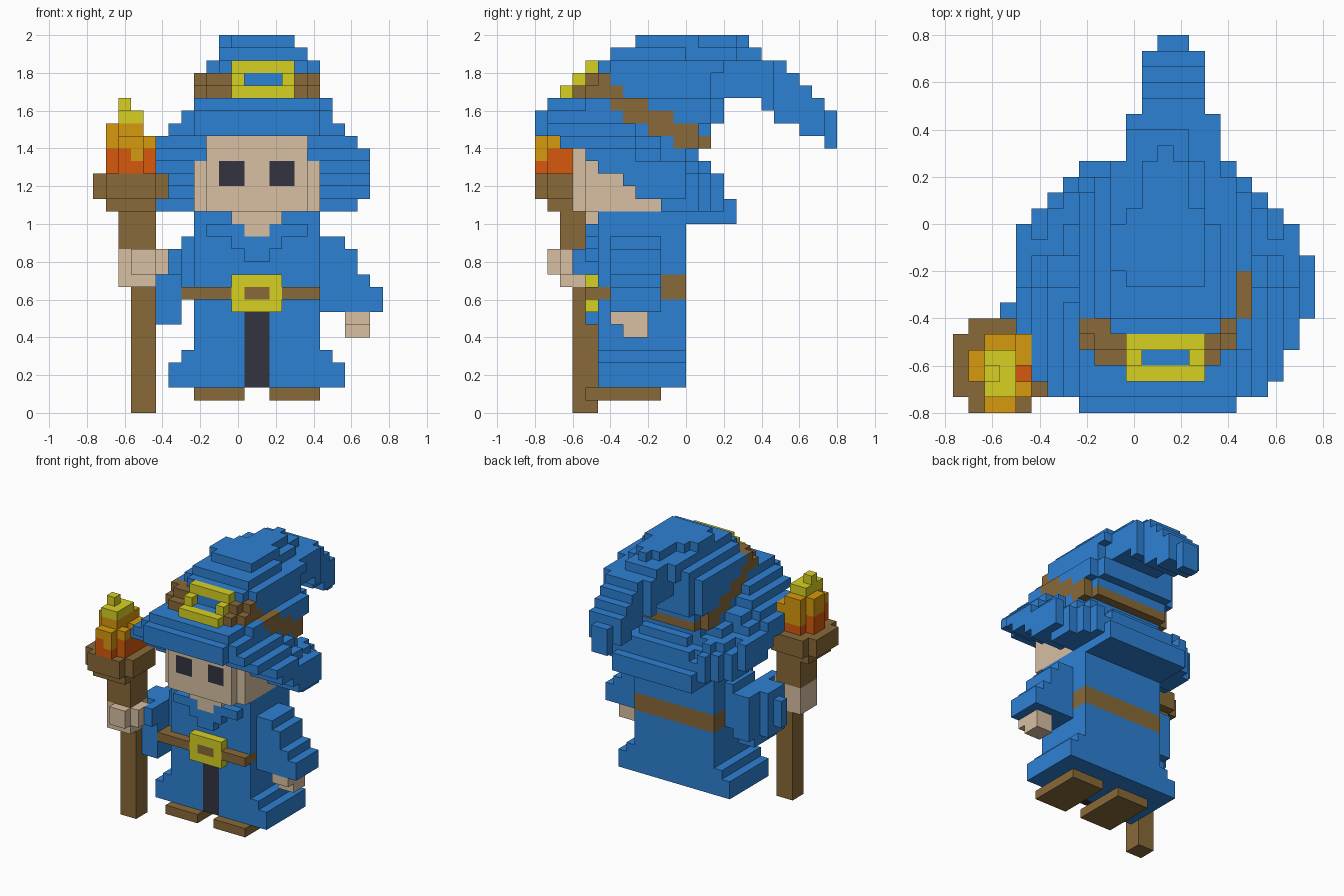
import bpy
import bmesh
from mathutils import Vector

if "Cube" in bpy.data.objects:
    bpy.data.objects.remove(bpy.data.objects["Cube"], do_unlink=True)

UNIT = 1 / 15           # edge of one block
SHIFT = 0.1             # body axis sits right of centre because of the torch

PALETTE = {
    "blue cloth": (0.027, 0.22, 0.66),
    "brown leather": (0.25, 0.142, 0.04),
    "skin": (0.69, 0.52, 0.36),
    "yellow": (0.68, 0.63, 0.016),
    "gold": (0.68, 0.32, 0.004),
    "ember orange": (0.68, 0.1, 0.004),
    "charcoal": (0.033, 0.033, 0.051),
}
BLUE, BROWN, SKIN, YELLOW, GOLD, EMBER, DARK = PALETTE

materials = {}
for name, rgb in PALETTE.items():
    mat = bpy.data.materials.new(name)
    mat.use_nodes = True
    mat.diffuse_color = (*rgb, 1)
    bsdf = mat.node_tree.nodes["Principled BSDF"]
    bsdf.inputs["Base Color"].default_value = (*rgb, 1)
    bsdf.inputs["Roughness"].default_value = 0.9
    materials[name] = mat

cells = {}              # block position -> (part, colour)


def box(part, colour, xs, ys, zs, mirror=False):
    """Fill a cuboid of blocks, optionally also its mirror image in x."""
    for x in range(*xs):
        for y in range(*ys):
            for z in range(*zs):
                cells[x, y, z] = (part, colour)
                if mirror:
                    cells[-1 - x, y, z] = (part, colour)


def disc(part, colour, xs, ys, z):
    """Fill one layer of blocks with a rounded rectangle."""
    cx, cy = sum(xs) / 2, sum(ys) / 2
    rx, ry = (xs[1] - xs[0]) / 2, (ys[1] - ys[0]) / 2
    for x in range(*xs):
        for y in range(*ys):
            u, v = abs(x + 0.5 - cx) / rx, abs(y + 0.5 - cy) / ry
            if u ** 4 + v ** 4 <= 1.05:
                cells[x, y, z] = (part, colour)


# Robe with flared hem and dark front slit
box("robe", BLUE, (-5, 5), (-7, 0), (2, 16))
box("robe", BLUE, (5, 6), (-7, 0), (2, 5), True)
box("robe", BLUE, (6, 7), (-7, 0), (2, 4), True)
box("robe", DARK, (-1, 1), (-7, -6), (2, 8))
box("shoes", BROWN, (1, 5), (-8, -2), (1, 2), True)

# Collar in a stepped V
for half, z in ((1, 12), (2, 13), (4, 14)):
    box("collar", BLUE, (-half, half), (-8, -7), (z, z + 1))

# Left sleeve widening downward, and hand
for end, z0, z1 in ((10, 8, 10), (9, 10, 11), (8, 11, 13), (7, 13, 14)):
    box("left_sleeve", BLUE, (5, end), (-6, -2), (z0, z1))
box("left_hand", SKIN, (7, 9), (-5, -3), (6, 8))
box("left_hand", SKIN, (7, 9), (-6, -5), (7, 8))

# Right sleeve reaching forward to the torch
box("right_sleeve", BLUE, (-6, -5), (-6, -2), (9, 14))
box("right_sleeve", BLUE, (-8, -6), (-6, -2), (8, 13))
box("right_sleeve", BLUE, (-8, -6), (-8, -3), (7, 11))
box("right_sleeve", BLUE, (-9, -6), (-7, -4), (8, 13))
box("right_sleeve", BLUE, (-10, -8), (-6, -5), (9, 12))
box("right_sleeve", BLUE, (-7, -6), (-9, -7), (11, 13))

# Belt and buckle
box("belt", BROWN, (-5, 5), (-2, 0), (9, 11))
box("belt", BROWN, (-6, 5), (-8, -6), (9, 10))
box("belt_buckle", YELLOW, (-2, 2), (-8, -7), (8, 11))
box("belt_buckle", BROWN, (-1, 1), (-8, -7), (9, 10))


# Hat brim: an oval sheet sloping down to the back, drooping at the sides
def brim_bottom(x, y):
    side = abs(x + 0.5)
    if y < -8 and side < 4:
        return 22
    base = max(15, round(22.5 - 0.66 * (y + 12)))
    return max(base, 17 if side > 8 else 16 if side > 5 else 15)


for x in range(-9, 9):
    for y in range(-12, 4):
        side = abs(x + 0.5)
        reach = (side / 9.2) ** 2.2 + abs((y + 4.6) / 8.6) ** 2.2
        if reach < 1:
            thick = 2 if y in (-12, 3) else 3 + (reach < 0.75) + (reach < 0.5)
            cap = int(min(25, 29.5 - side))
            low = min(brim_bottom(x, y), cap - 1)
            box("hat_brim", BLUE, (x, x + 1), (y, y + 1),
                (low, min(low + thick, cap)))

# Hat crown, layer by layer
FRONT = [-7, -7, -7, -7, -8, -8, -9, -9, -9, -8, -7]
BACK = [1, 1, 1, 1, 2, 2, 3, 3, 3, 3, 4]
WIDTH = [(-5, 6)] * 8 + [(-5, 5)] * 2 + [(-4, 5)]
for i, (front, back, xs) in enumerate(zip(FRONT, BACK, WIDTH)):
    disc("hat_crown", BLUE, xs, (front, back), 17 + i)

# Slanted leather band around the crown, whose underside follows the brim
for x, y, z in [c for c, v in cells.items() if v[0] == "hat_crown"]:
    middle = 26 if y < -6 else 24.9 - 0.5 * (y + 6)
    if z < brim_bottom(x, y):
        del cells[x, y, z]
    elif abs(z + 0.5 - middle) <= 1:
        cells[x, y, z] = ("hat_band", BROWN)

# Crown top narrowing toward the back
for z, xs, ys in ((28, (-3, 4), (-6, 0)), (28, (-3, 3), (0, 4)),
                  (28, (-2, 2), (4, 6)), (29, (-3, 3), (-3, 0)),
                  (29, (-2, 3), (-4, 1)), (29, (-1, 2), (1, 4)),
                  (29, (0, 1), (4, 5))):
    box("hat_crown", BLUE, xs, ys, (z, z + 1))

# Hat tail bending over and down behind
TAIL = [(11, 12), (9, 12), (7, 12), (6, 11), (3, 10), (3, 9), (3, 8)]
for i, (start, end) in enumerate(TAIL):
    for y in range(start, end):
        xs = (-2, 4) if y < 7 else (-1, 3) if y < 11 else (0, 2)
        box("hat_tail", BLUE, xs, (y, y + 1), (21 + i, 22 + i))

# Hat buckle stepping back with the slope, open in the middle
for z in (25, 26, 27):
    y = z - 35
    box("hat_buckle", YELLOW, (-2, 3), (y, min(y + 2, -7)), (z, z + 1))
box("hat_buckle", BLUE, (-1, 2), (-9, -7), (25, 27))
for x in range(-1, 2):
    del cells[x, -9, 26]

# Head tucked under the brim, face, chin and eyes
for y in range(-8, -1):
    box("head", SKIN, (-5, 5), (y, y + 1), (16, min(20, brim_bottom(0, y))))
box("head", SKIN, (-4, 4), (-9, -8), (16, 22))
box("head", SKIN, (-2, 2), (-8, -6), (15, 16))
box("head", SKIN, (-1, 1), (-8, -6), (14, 15))
box("head", DARK, (1, 3), (-9, -8), (18, 20), True)

# Torch staff, gripping hand and bowl
box("staff", BROWN, (-10, -8), (-9, -7), (0, 10))
box("staff", BROWN, (-11, -8), (-10, -7), (13, 16))
box("right_hand", SKIN, (-11, -8), (-10, -7), (10, 13))
box("right_hand", SKIN, (-10, -8), (-11, -10), (11, 13))
box("right_hand", SKIN, (-8, -7), (-10, -8), (11, 13))
box("torch_bowl", BROWN, (-12, -8), (-11, -7), (16, 17))
box("torch_bowl", BROWN, (-13, -7), (-11, -7), (17, 19))
box("torch_bowl", BROWN, (-12, -8), (-12, -6), (17, 19))

# Flame from embers to bright tip
for colour, z0, z1 in ((EMBER, 19, 21), (GOLD, 21, 22)):
    box("flame", colour, (-11, -8), (-11, -7), (z0, z1))
    box("flame", colour, (-12, -11), (-10, -8), (z0, z1))
    box("flame", colour, (-11, -9), (-12, -11), (z0, z1))
box("flame", GOLD, (-10, -9), (-12, -11), (20, 21))
box("flame", GOLD, (-11, -9), (-8, -7), (20, 21))
box("flame", GOLD, (-11, -9), (-11, -7), (22, 23))
box("flame", GOLD, (-12, -11), (-10, -8), (22, 23))
box("flame", YELLOW, (-11, -9), (-11, -8), (23, 24))
box("flame", YELLOW, (-11, -10), (-10, -9), (24, 25))
del cells[-9, -10, 21]


# Turn each part's blocks into one mesh of its exposed faces
def build(part):
    bm = bmesh.new()
    verts, used = {}, []
    for cell, (owner, colour) in cells.items():
        if owner != part:
            continue
        if colour not in used:
            used.append(colour)
        centre = Vector(cell) + Vector((0.5, 0.5, 0.5))
        for axis in range(3):
            for sign in (-1, 1):
                normal = Vector((0, 0, 0))
                normal[axis] = sign
                if tuple(int(c + n) for c, n in zip(cell, normal)) in cells:
                    continue
                u = Vector((0, 0, 0))
                u[(axis + 1) % 3] = 0.5
                v = normal.cross(u)
                corners = []
                for a, b in ((-1, -1), (1, -1), (1, 1), (-1, 1)):
                    p = centre + normal * 0.5 + u * a + v * b
                    key = tuple(round(c) for c in p)
                    if key not in verts:
                        verts[key] = bm.verts.new(
                            Vector(key) * UNIT + Vector((SHIFT, 0, 0)))
                    corners.append(verts[key])
                bm.faces.new(corners).material_index = used.index(colour)
    bmesh.ops.dissolve_limit(bm, angle_limit=0.01, verts=bm.verts,
                             edges=bm.edges, delimit={'MATERIAL'})
    mesh = bpy.data.meshes.new(part)
    bm.to_mesh(mesh)
    bm.free()
    for colour in used:
        mesh.materials.append(materials[colour])
    bpy.context.collection.objects.link(bpy.data.objects.new(part, mesh))


for part in sorted({owner for owner, _ in cells.values()}):
    build(part)
